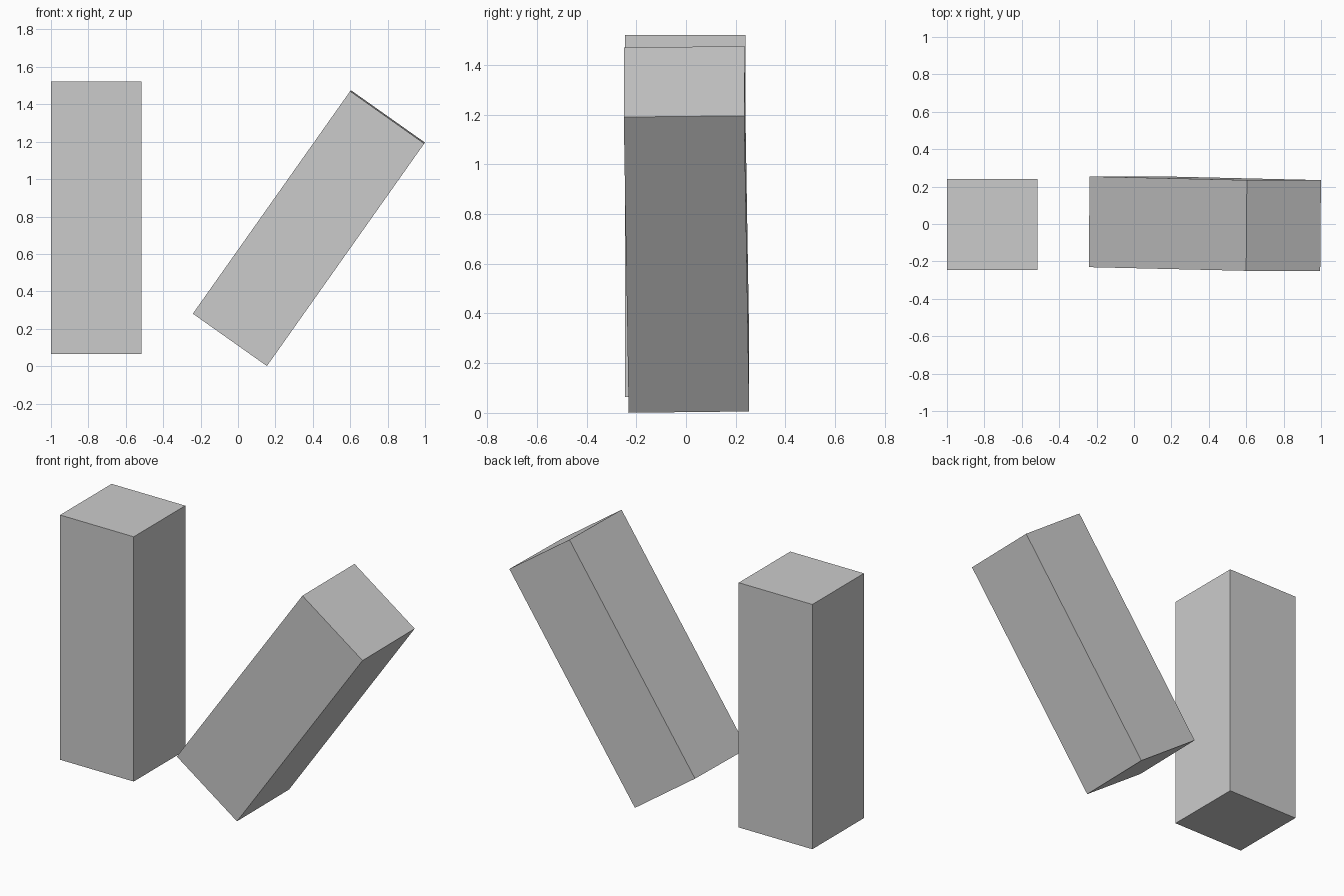
import bpy
from math import radians

if "Cube" in bpy.data.objects:
    bpy.data.objects.remove(bpy.data.objects["Cube"])

SIDE, LENGTH = 0.485, 1.457


def block(name, centre, rotation=(0, 0, 0)):
    bpy.ops.mesh.primitive_cube_add(size=1, location=centre, rotation=rotation)
    ob = bpy.context.object
    ob.name = name
    ob.scale = (SIDE, SIDE, LENGTH)
    return ob


# Upright square block
block("upright_block", (-0.7575, -0.003, 0.7925))

# Same block leaning to the right, tipped very slightly forward
block("leaning_block", (0.379, 0.002, 0.738), (0.0135, radians(35.26), 0))
